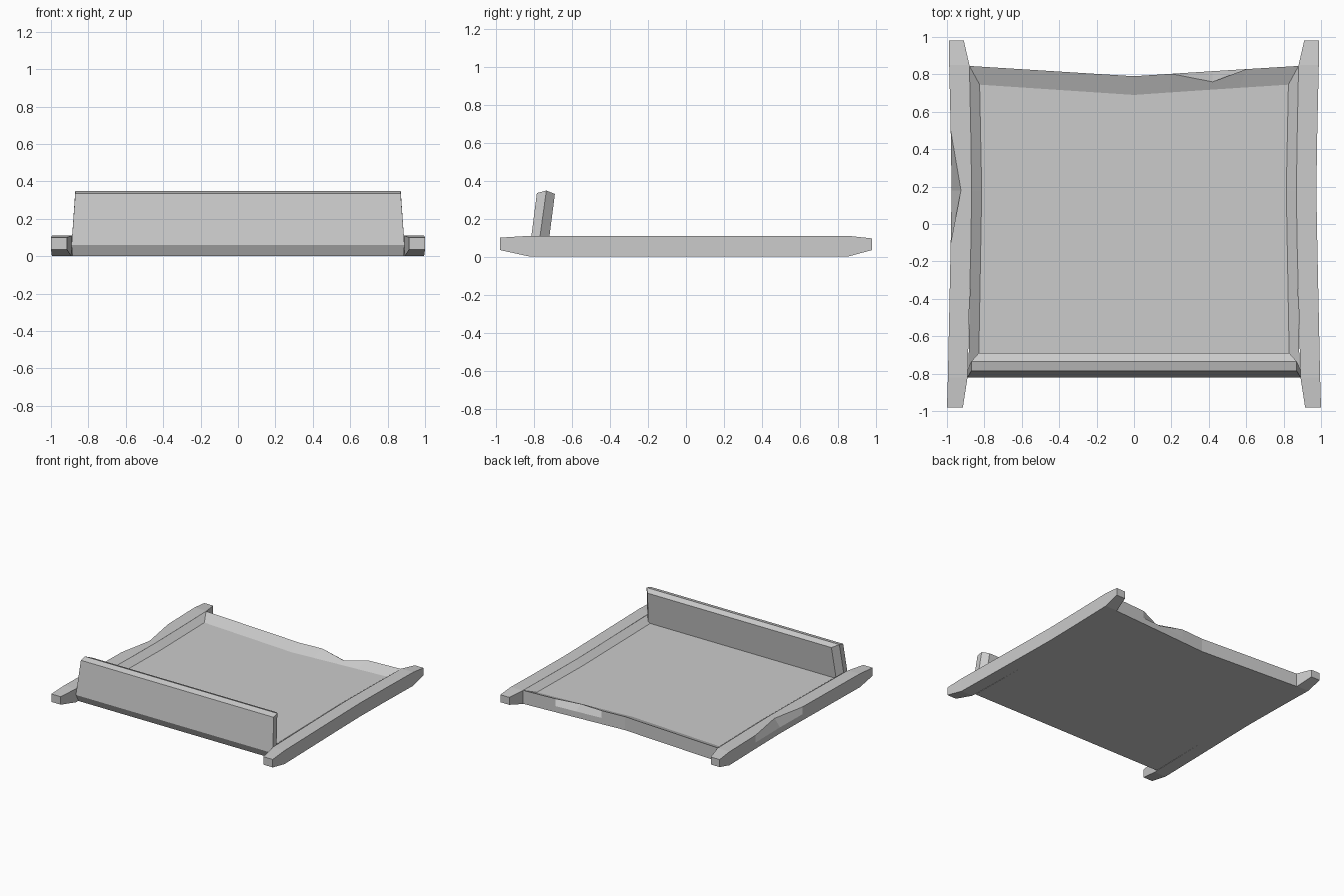
import bpy
import bmesh

cube = bpy.data.objects.get("Cube")
if cube:
    bpy.data.objects.remove(cube, do_unlink=True)

# Single stone colour
stone = bpy.data.materials.new("grey_stone")
stone.use_nodes = True
GREY = (0.6, 0.6, 0.6, 1)
stone.diffuse_color = GREY
stone.node_tree.nodes["Principled BSDF"].inputs["Base Color"].default_value = GREY


def skin(name, rings, caps=True, end_quads=None):
    """Join matching closed rings of points into a flat shaded solid."""
    bm = bmesh.new()
    loops = [[bm.verts.new(p) for p in ring] for ring in rings]
    n = len(loops[0])
    for a, b in zip(loops, loops[1:]):
        for i in range(n):
            j = (i + 1) % n
            bm.faces.new((a[i], a[j], b[j], b[i]))
    bm.faces.new(loops[0][::-1])
    if end_quads:
        for quad in end_quads:
            bm.faces.new([loops[-1][i] for i in quad])
    else:
        bm.faces.new(loops[-1])
    bmesh.ops.recalc_face_normals(bm, faces=bm.faces[:])
    mesh = bpy.data.meshes.new(name)
    bm.to_mesh(mesh)
    bm.free()
    mesh.materials.append(stone)
    obj = bpy.data.objects.new(name, mesh)
    bpy.context.collection.objects.link(obj)
    return obj


TOP = 0.11
FLOOR = 0.07
MID = 0.05

# Side rails: stations of y, outer x, inner x, underside z, top z
stations = [
    (-0.98, 1.0, 0.915, 0.035, 0.10),
    (-0.82, 0.995, 0.89, 0, TOP),
    (-0.1, 0.98, 0.872, 0, TOP),
    (0.18, 0.975, 0.868, 0, TOP),
    (0.5, 0.98, 0.873, 0, TOP),
    (0.85, 0.988, 0.88, 0, TOP),
    (0.98, 0.99, 0.91, 0.035, 0.096),
]


def rail(name, side, chip_y=None):
    rings = []
    for y, outer, inner, low, high in stations:
        edge = outer - 0.05 if y == chip_y else outer
        rings.append([(side * inner, y, low), (side * outer, y, low),
                      (side * outer, y, max(MID, low + 0.01)),
                      (side * edge, y, high), (side * inner, y, high)])
    skin(name, rings)


rail("left_rail", 1)
rail("right_rail", -1, chip_y=0.18)

# Sunken floor: rim outline, with a notch in the bowed back edge
rim = [(-0.885, -0.77), (0.885, -0.77), (0.868, 0.18), (0.88, 0.845),
       (0.6, 0.828), (0.42, 0.817), (0.2, 0.803), (0, 0.79),
       (-0.88, 0.845), (-0.868, 0.18)]
bottom = [(x, y, 0) for x, y in rim]
middle = [(x, y, MID) for x, y in rim]
top = [(x, y, TOP) for x, y in rim]
top[5] = (0.42, 0.76, 0.09)


def floor_point(x, y):
    shift = -0.1 if y > 0.5 else 0.04 if y < 0 else 0
    return (x * 0.938, y + shift, FLOOR)


skin("floor_slab", [bottom, middle, top, [floor_point(x, y) for x, y in rim]])


# Leaning front board with a ridged top and chamfered rear corners
def board_ring(wide, front, ridge, back):
    narrow = wide - 0.04
    return [(-wide, *front), (wide, *front), (wide, *ridge),
            (narrow, *back), (-narrow, *back), (-wide, *ridge)]


skin("front_board", [
    board_ring(0.885, (-0.79, 0), (-0.77, 0), (-0.73, 0)),
    board_ring(0.89, (-0.82, 0.06), (-0.775, 0.06), (-0.725, 0.06)),
    board_ring(0.87, (-0.785, 0.335), (-0.735, 0.348), (-0.69, 0.33)),
], end_quads=[(0, 1, 2, 5), (5, 2, 3, 4)])
